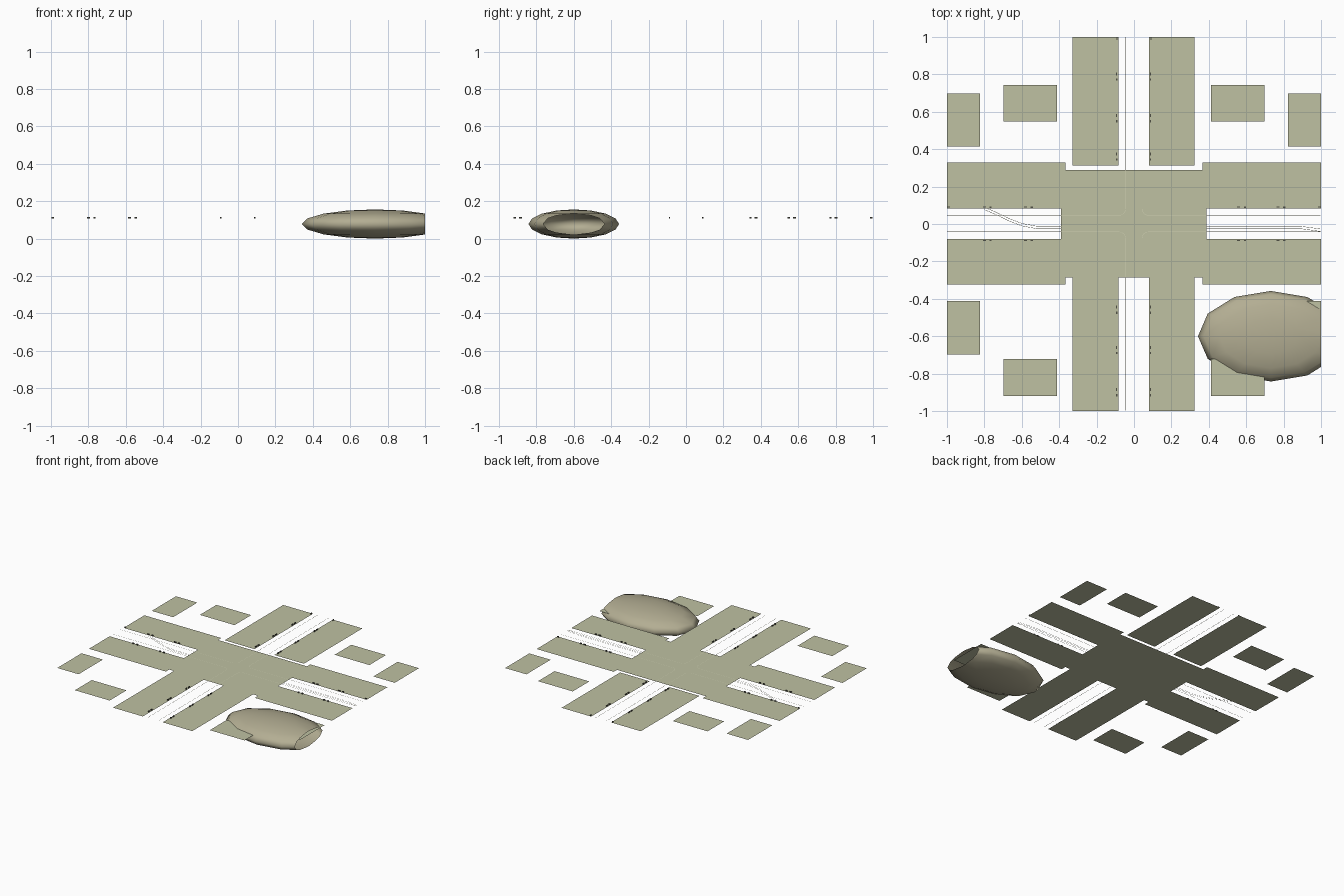
import bpy, bmesh, math

if "Cube" in bpy.data.objects:
    bpy.data.objects.remove(bpy.data.objects["Cube"])

Z = 0.107  # street level


def material(name, rgb):
    m = bpy.data.materials.new(name)
    m.diffuse_color = (*rgb, 1)
    m.use_nodes = True
    m.node_tree.nodes["Principled BSDF"].inputs["Base Color"].default_value = m.diffuse_color
    return m


OLIVE = material("olive_paving", (0.52, 0.535, 0.365))
LIGHT = material("light_olive_lines", (0.66, 0.66, 0.47))
TAN = material("roof_olive", (0.45, 0.42, 0.29))
DARK = material("dark_olive", (0.08, 0.08, 0.06))


def make(name, bm, mat):
    me = bpy.data.meshes.new(name)
    bm.to_mesh(me)
    bm.free()
    me.materials.append(mat)
    ob = bpy.data.objects.new(name, me)
    bpy.context.collection.objects.link(ob)
    return ob


def rects(name, items, z=Z):
    """Flat slabs given as (x0, x1, y0, y1)."""
    bm = bmesh.new()
    for x0, x1, y0, y1 in items:
        bm.faces.new([bm.verts.new((x, y, z)) for x, y in
                      ((x0, y0), (x1, y0), (x1, y1), (x0, y1))])
    return make(name, bm, OLIVE)


def strip(bm, pts, w=0.002, z=Z + 0.0008):
    """Thin flat ribbon along a path, facing up."""
    rows = []
    for i, (x, y) in enumerate(pts):
        a, b = pts[max(i - 1, 0)], pts[min(i + 1, len(pts) - 1)]
        dx, dy = b[0] - a[0], b[1] - a[1]
        d = math.hypot(dx, dy)
        nx, ny = -dy / d * w / 2, dx / d * w / 2
        rows.append((bm.verts.new((x - nx, y - ny, z)), bm.verts.new((x + nx, y + ny, z))))
    for (a, b), (c, d) in zip(rows, rows[1:]):
        f = bm.faces.new((a, c, d, b))
        f.normal_update()
        if f.normal.z < 0:
            f.normal_flip()


# Pavements along the four arms
rects("pavement_north", [(-0.328, -0.083, 0.312, 1), (0.08, 0.324, 0.312, 1)])
rects("pavement_south", [(-0.328, -0.083, -1, -0.285), (0.08, 0.324, -1, -0.285)])
rects("pavement_west", [(-1, -0.367, 0.083, 0.328), (-1, -0.367, -0.324, -0.08)])
rects("pavement_east", [(0.365, 1, 0.083, 0.328), (0.365, 1, -0.324, -0.08)])

# Central junction, reaching a little into the east and west roads
rects("junction", [(-0.367, 0.365, -0.285, 0.29),
                   (-0.39, -0.367, -0.08, 0.083), (0.365, 0.387, -0.08, 0.083)])

# Building plots in the corners
plots = []
for s in (-1, 1):
    for x0, x1, y0, y1 in ((0.412, 0.698, 0.548, 0.743), (0.824, 1, 0.414, 0.699),
                           (0.412, 0.698, -0.92, -0.722), (0.824, 1, -0.697, -0.411)):
        plots.append((min(s * x0, s * x1), max(s * x0, s * x1), y0, y1))
rects("building_plots", plots)

# Kerb lines with rounded corners
bm = bmesh.new()
c, r = 0.044, 0.035
for sx in (-1, 1):
    for sy in (-1, 1):
        arc = [(c + r - r * math.cos(math.radians(a)), c + r - r * math.sin(math.radians(a)))
               for a in range(0, 91, 15)]
        strip(bm, [(sx * x - 0.001, sy * y + 0.002) for x, y in [(c, 0.998)] + arc + [(0.999, c)]])
make("kerb_lines", bm, LIGHT)

# Tram rails, bending at both ends
bm = bmesh.new()
for o in (0, -0.013):
    strip(bm, [(0.387, -0.012 + o), (0.89, -0.012 + o), (0.95, -0.02 + o), (0.999, -0.027 + o)])
    strip(bm, [(-0.387, -0.012 + o), (-0.52, -0.012 + o), (-0.6, 0.003 + o),
               (-0.67, 0.03 + o), (-0.74, 0.064 + o), (-0.8, 0.09 + o)])
make("tram_rails", bm, LIGHT)

# Small street furniture in pairs beside the roads
bm = bmesh.new()


def box(x, y, sx, sy):
    res = bmesh.ops.create_cube(bm, size=1)
    for v in res["verts"]:
        v.co = (x + v.co.x * sx, y + v.co.y * sy, Z + 0.004 + v.co.z * 0.008)


for p in (0.345, 0.55, 0.772, -0.475, -0.69, -0.915):
    for x in (-0.093, 0.088):
        box(x, p, 0.007, 0.012)
        box(x, p + 0.03, 0.005, 0.016)
for p in (-0.8, -0.58, 0.56, 0.77):
    for y in (0.09, -0.088):
        box(p, y, 0.016, 0.005)
        box(p + 0.033, y, 0.012, 0.007)
for s in (-1, 1):
    box(s * 0.09, 0.991, 0.005, 0.012)
    box(s * 0.991, 0.09, 0.012, 0.005)
make("street_furniture", bm, DARK)

# Low ellipsoid hall roof, cut open at the model edge
bm = bmesh.new()
bmesh.ops.create_uvsphere(bm, u_segments=12, v_segments=8, radius=1)
for v in bm.verts:
    v.co = (0.732 + v.co.x * 0.39, -0.6 + v.co.y * 0.242, 0.078 + v.co.z * 0.078)
bmesh.ops.bisect_plane(bm, geom=bm.verts[:] + bm.edges[:] + bm.faces[:],
                       plane_co=(1, 0, 0), plane_no=(1, 0, 0), clear_outer=True)
for f in bm.faces:
    f.smooth = True
make("rounded_hall", bm, TAN)
